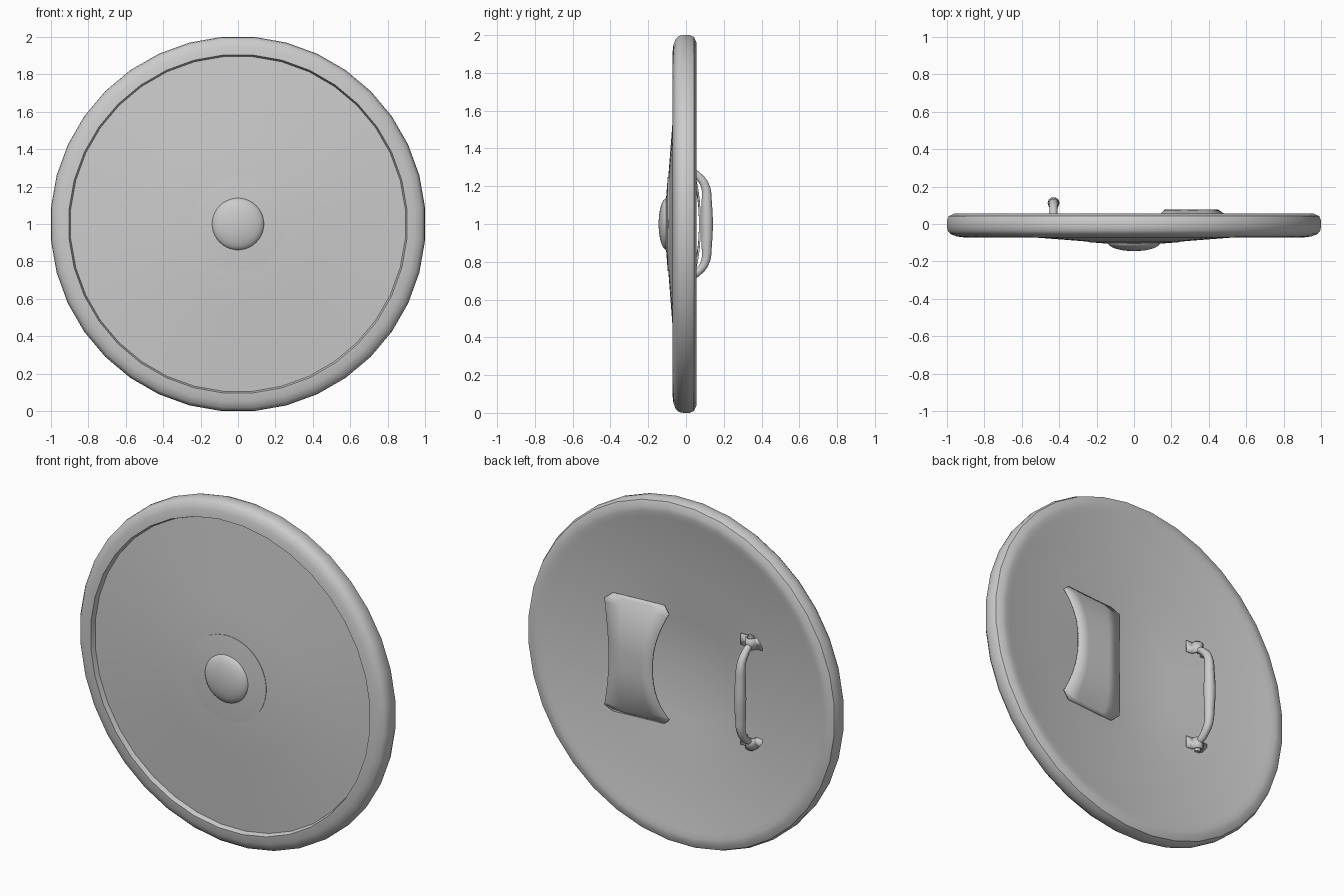
import bpy, bmesh, math
from mathutils import Vector

cube = bpy.data.objects.get("Cube")
if cube:
    bpy.data.objects.remove(cube, do_unlink=True)

GREY = (0.6, 0.6, 0.6, 1.0)
metal = bpy.data.materials.new("plain_grey")
metal.use_nodes = True
metal.diffuse_color = GREY
metal.node_tree.nodes["Principled BSDF"].inputs["Base Color"].default_value = GREY

MID = 1.0        # height of the shield centre
GRIP_X = -0.43
STRAP_X = 0.307


def back_y(r):
    """Depth of the hollow back at a radius."""
    return -0.065 + 0.126 * r


def front_y(r):
    """Depth of the conical face at a radius."""
    return -0.113 + 0.077 * r


def finish(obj, angle=40):
    """Give the object its colour and smooth its soft edges."""
    obj.data.materials.clear()
    obj.data.materials.append(metal)
    bpy.ops.object.select_all(action='DESELECT')
    obj.select_set(True)
    bpy.context.view_layer.objects.active = obj
    bpy.ops.object.shade_smooth_by_angle(angle=math.radians(angle))


def grid(name, rows, wrap=False):
    """Skin rows of points with quads."""
    bm = bmesh.new()
    verts = [[bm.verts.new(p) for p in row] for row in rows]
    for i in range(len(rows) if wrap else len(rows) - 1):
        a, b = verts[i], verts[(i + 1) % len(rows)]
        for j in range(len(a) - 1):
            bm.faces.new((a[j], a[j + 1], b[j + 1], b[j]))
    bmesh.ops.remove_doubles(bm, verts=bm.verts, dist=0.0001)
    bmesh.ops.recalc_face_normals(bm, faces=bm.faces)
    mesh = bpy.data.meshes.new(name)
    bm.to_mesh(mesh)
    bm.free()
    obj = bpy.data.objects.new(name, mesh)
    bpy.context.collection.objects.link(obj)
    return obj


def lathe(name, profile, sides=36, angle=40):
    """Spin a (radius, y) profile round the shield axis."""
    rows = []
    for i in range(sides):
        a = math.tau * (i + 0.5) / sides
        rows.append([(r * math.sin(a), y, MID + r * math.cos(a)) for r, y in profile])
    finish(grid(name, rows, True), angle)


def thicken(obj, thickness):
    mod = obj.modifiers.new("thickness", 'SOLIDIFY')
    mod.thickness = thickness
    mod.offset = 0


# Body: conical face, stepped rim rolling softly into the hollow back
rim = [(0.907, -0.072), (0.95, -0.067), (0.985, -0.054), (1.0, -0.035),
       (1.004, -0.01), (1.004, 0.018), (0.994, 0.042), (0.965, 0.055), (0.935, 0.056)]
face = [(r, front_y(r)) for r in (0, 0.45, 0.898)]
back = [(r, back_y(r)) for r in (0.905, 0.6, 0.3, 0)]
lathe("shield_body", face + rim + back)

# Thin centre plate and boss
lathe("centre_plate", [(0, front_y(0) - 0.003), (0.25, front_y(0.25) - 0.003),
                       (0.25, front_y(0.25) + 0.005)])
dome = [(0.14 * math.sin(t * math.pi / 16), -0.1 - 0.045 * math.cos(t * math.pi / 16))
        for t in range(9)]
lathe("boss", dome, angle=60)

# Arched forearm strap: pinched middle, flared clipped corners, ends on the back
rows = []
for i in range(-20, 21):
    t = abs(i) / 20
    half = 0.14 + 0.06 * (t / 0.9) ** 2 if t <= 0.9 else 0.2 - 0.43 * (t - 0.9)
    z = 0.345 * i / 20
    row = []
    for s in (-1, -0.5, 0, 0.5, 1):
        x = STRAP_X + half * s
        foot = back_y(math.hypot(x, 0.345)) + 0.002
        row.append((x, 0.073 + (foot - 0.073) * t ** 2.5, MID + z))
    rows.append(row)
strap = grid("arm_strap", rows)
thicken(strap, 0.01)
finish(strap)

# Bent hand grip, thicker in the middle
half_path = [(0.012, 0.335, 0.6), (0.018, 0.29, 0.65), (0.06, 0.258, 0.75),
             (0.1, 0.205, 0.85), (0.11, 0.1, 1.05)]
path = [(y, -z, r) for y, z, r in half_path] + [(0.112, 0, 1.15)] + half_path[::-1]
curve = bpy.data.curves.new("hand_grip", 'CURVE')
curve.dimensions = '3D'
curve.bevel_depth = 0.028
curve.bevel_resolution = 3
curve.resolution_u = 6
curve.use_fill_caps = True
spline = curve.splines.new('BEZIER')
spline.bezier_points.add(len(path) - 1)
for point, (y, z, r) in zip(spline.bezier_points, path):
    point.co = Vector((GRIP_X, y, MID + z))
    point.radius = r
    point.handle_left_type = point.handle_right_type = 'AUTO'
grip = bpy.data.objects.new("hand_grip", curve)
bpy.context.collection.objects.link(grip)
bpy.ops.object.select_all(action='DESELECT')
grip.select_set(True)
bpy.context.view_layer.objects.active = grip
bpy.ops.object.convert(target='MESH')
finish(bpy.context.object, 50)

# Clips that hold the ends of the grip to the back
base = back_y(0.52) + 0.003
arch = [(0.03 * math.cos(math.pi * k / 8), base + 0.036 * math.sin(math.pi * k / 8))
        for k in range(9)]
band = [(0.07, base)] + arch + [(-0.07, base)]
for side, name in ((1, "upper_grip_clip"), (-1, "lower_grip_clip")):
    clip = grid(name, [[(GRIP_X + x, y, MID + side * z) for x, y in band]
                       for z in (0.26, 0.325)])
    thicken(clip, 0.008)
    finish(clip)
